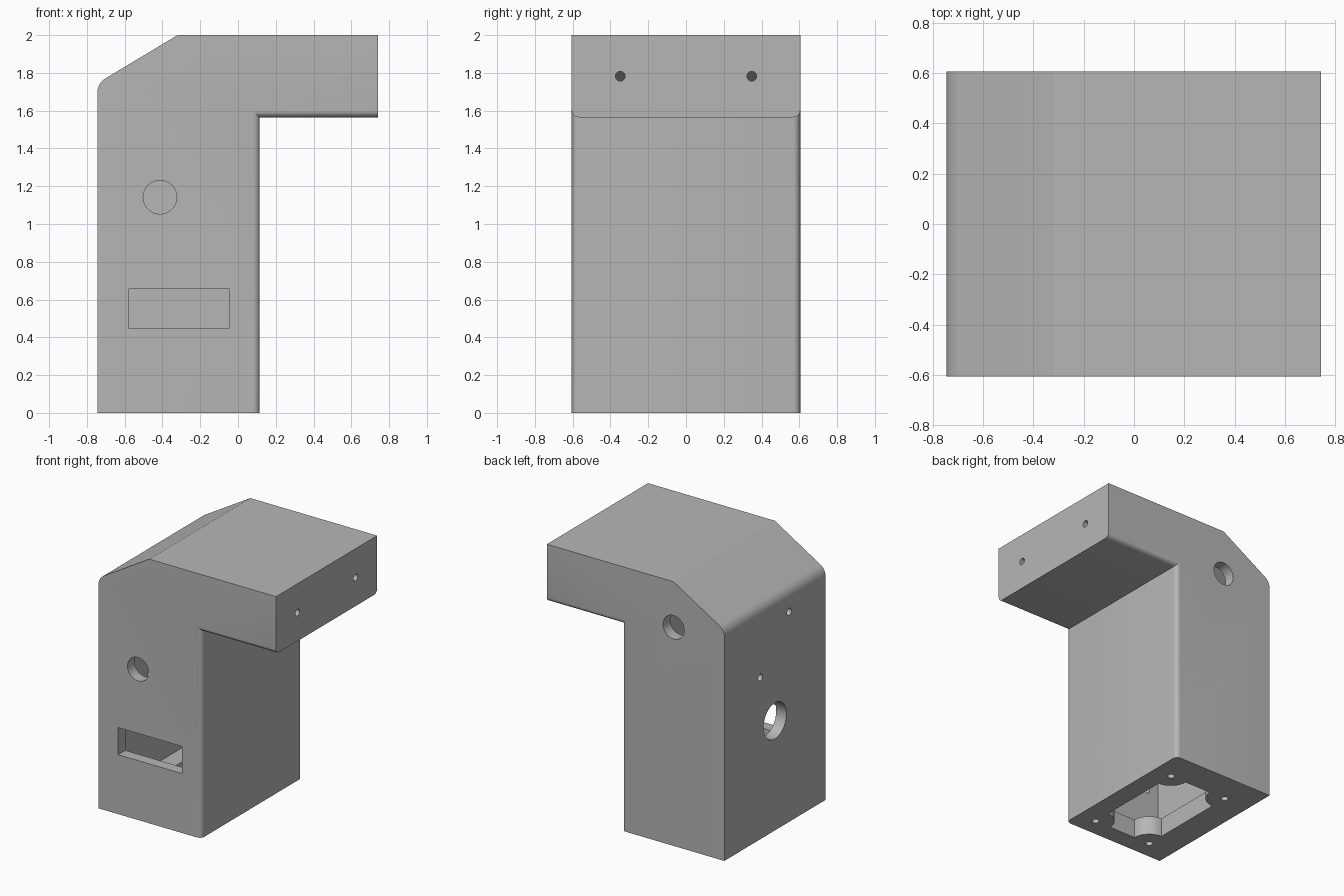
import bpy, bmesh, math
from mathutils import Vector, Matrix

if "Cube" in bpy.data.objects:
    bpy.data.objects.remove(bpy.data.objects["Cube"])

grey = bpy.data.materials.new("plain grey")
grey.diffuse_color = (0.47, 0.47, 0.47, 1)
grey.use_nodes = True
grey.node_tree.nodes["Principled BSDF"].inputs["Base Color"].default_value = grey.diffuse_color

HALF = 0.605     # half depth of the casing
WALL = 0.085     # wall thickness
FLOOR = 0.145    # thickness of the base plate


def prism(name, points, direction):
    """Solid made by sweeping a flat polygon along a direction."""
    bm = bmesh.new()
    face = bm.faces.new([bm.verts.new(p) for p in points])
    out = bmesh.ops.extrude_face_region(bm, geom=[face])
    moved = [v for v in out["geom"] if isinstance(v, bmesh.types.BMVert)]
    bmesh.ops.translate(bm, verts=moved, vec=Vector(direction))
    bmesh.ops.recalc_face_normals(bm, faces=bm.faces)
    return finish(name, bm)


def finish(name, bm):
    mesh = bpy.data.meshes.new(name)
    bm.to_mesh(mesh)
    bm.free()
    mesh.materials.append(grey)
    ob = bpy.data.objects.new(name, mesh)
    bpy.context.collection.objects.link(ob)
    return ob


def drill(name, centre, radius, axis, length=0.2, sides=32):
    """Round cutter centred on a wall."""
    bm = bmesh.new()
    turn = Vector((0, 0, 1)).rotation_difference(Vector(axis)).to_matrix().to_4x4()
    bmesh.ops.create_cone(bm, cap_ends=True, segments=sides, radius1=radius,
                          radius2=radius, depth=length,
                          matrix=Matrix.Translation(centre) @ turn)
    return finish(name, bm)


def cut(target, cutter):
    mod = target.modifiers.new("cut", "BOOLEAN")
    mod.operation = "DIFFERENCE"
    mod.solver = "EXACT"
    mod.object = cutter
    bpy.context.view_layer.objects.active = target
    bpy.ops.object.modifier_apply(modifier=mod.name)
    bpy.data.objects.remove(cutter)


# outer profile: column with overhanging arm, sloped and rounded top corner
L, R, COL, ARM, TOP = -0.745, 0.742, 0.115, 1.565, 2.0
slope = math.atan2(0.255, 0.425)
turn = math.pi / 2 - slope
rad = 0.09
tz = 1.745 - rad * math.tan(turn / 2)
profile = [(L, 0), (COL, 0), (COL, ARM), (R, ARM), (R, TOP), (-0.32, TOP)]
for i in range(9):
    a = math.pi - turn * (1 - i / 8)
    profile.append((L + rad + rad * math.cos(a), tz + rad * math.sin(a)))
casing = prism("casing", [(x, -HALF, z) for x, z in profile], (0, 2 * HALF, 0))

# rounded side edges of the column face and of the arm underside
bm = bmesh.new()
bm.from_mesh(casing.data)


def soft(e):
    a, b = e.verts[0].co, e.verts[1].co
    if abs(a.y - b.y) > 0.01:
        return False
    column = all(abs(p.x - COL) < 1e-4 for p in (a, b))
    under = all(abs(p.z - ARM) < 1e-4 for p in (a, b))
    return column or under


bmesh.ops.bevel(bm, geom=[e for e in bm.edges if soft(e)], offset=0.036,
                offset_type="OFFSET", segments=6, profile=0.5, affect="EDGES")
bm.to_mesh(casing.data)
bm.free()

# hollow inside following the outer profile
depth = HALF - WALL
inner = [(L + WALL, FLOOR), (COL - WALL, FLOOR), (COL - WALL, ARM + WALL),
         (R - WALL, ARM + WALL), (R - WALL, TOP - WALL), (-0.297, TOP - WALL),
         (L + WALL, 1.697)]
cut(casing, prism("cavity", [(x, -depth, z) for x, z in inner], (0, 2 * depth, 0)))

# base opening with round screw bosses left at its corners
x0, x1, y0, y1, boss = -0.53, -0.035, -0.465, 0.365, 0.135
outline = []
for cx, cy, start in ((x0, y0, 90), (x1, y0, 180), (x1, y1, 270), (x0, y1, 0)):
    for i in range(11):
        a = math.radians(start - 9 * i)
        outline.append((cx + boss * math.cos(a), cy + boss * math.sin(a), -0.1))
cut(casing, prism("base_opening", outline, (0, 0, 0.3)))
for x in (x0, x1):
    for y in (y0, y1):
        cut(casing, drill("base_screw_hole", (x, y, 0.07), 0.026, (0, 0, 1), 0.3, 20))

# front slot and front round hole
slot = [(-0.58, 0.45), (-0.045, 0.45), (-0.045, 0.655), (-0.58, 0.655)]
cut(casing, prism("slot", [(x, -0.7, z) for x, z in slot], (0, 0.25, 0)))
cut(casing, drill("front_hole", (-0.413, -0.6, 1.142), 0.089, (0, 1, 0), 0.3))

# rear round hole
cut(casing, drill("rear_hole", (-0.32, 0.6, 1.655), 0.089, (0, 1, 0), 0.3))

# left wall: cable hole and two screw holes
cut(casing, drill("cable_hole", (L, 0, 0.83), 0.137, (1, 0, 0), 0.3))
for y, z in ((-0.17, 1.59), (0.175, 1.225)):
    cut(casing, drill("wall_screw_hole", (L, y, z), 0.027, (1, 0, 0), 0.3, 20))

# arm end: two screw holes
for y in (-0.348, 0.348):
    cut(casing, drill("arm_screw_hole", (R, y, 1.782), 0.026, (1, 0, 0), 0.3, 20))

# smooth the rounds, keep the edges crisp
bpy.ops.object.select_all(action="DESELECT")
casing.select_set(True)
bpy.context.view_layer.objects.active = casing
bpy.ops.object.shade_smooth_by_angle(angle=math.radians(25))
